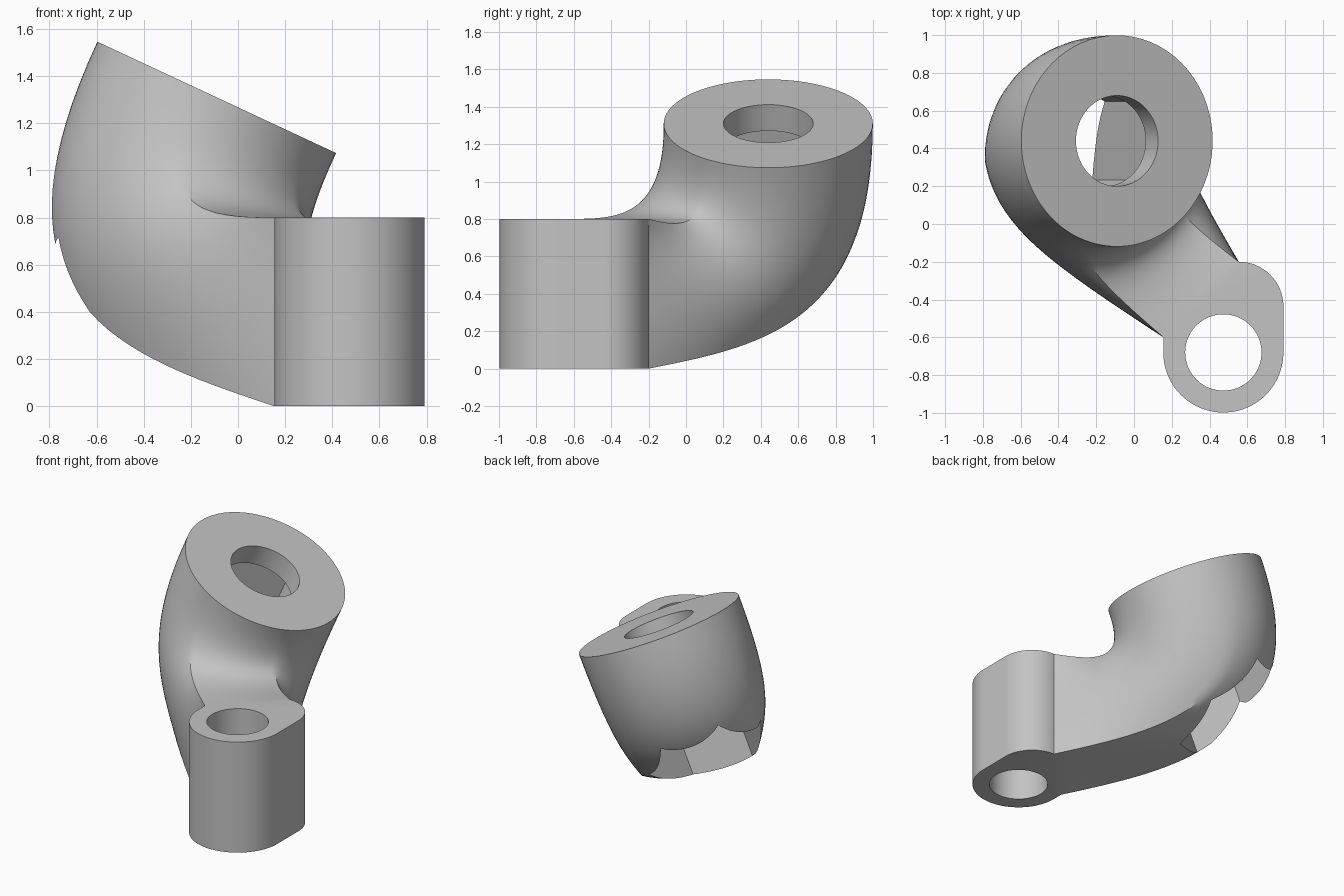
import bpy, bmesh, math
from mathutils import Vector, Matrix

cube = bpy.data.objects.get("Cube")
if cube:
    bpy.data.objects.remove(cube, do_unlink=True)

HEIGHT = 0.8
N, STEPS = 20, 36
TILT = math.radians(25)
DISC = Vector((-0.09, 0.44, 1.31))
DISC_R = 0.559
TURN = Matrix.Rotation(TILT, 3, 'Y')
AXIS = TURN @ Vector((0, 0, 1))
LEFT, RIGHT = Vector((0.155, -0.6, 0)), Vector((0.555, -0.2, 0))
UP = Vector((0, 0, HEIGHT))

grey = bpy.data.materials.new("plain grey")
grey.use_nodes = True
colour = (0.55, 0.55, 0.55, 1)
grey.diffuse_color = colour
grey.node_tree.nodes["Principled BSDF"].inputs["Base Color"].default_value = colour


def new_object(name, bm):
    bmesh.ops.recalc_face_normals(bm, faces=bm.faces)
    mesh = bpy.data.meshes.new(name)
    bm.to_mesh(mesh)
    bm.free()
    mesh.materials.append(grey)
    ob = bpy.data.objects.new(name, mesh)
    bpy.context.collection.objects.link(ob)
    return ob


def arc(cx, cy, r, start, end, n):
    angles = [math.radians(start + (end - start) * i / n) for i in range(n + 1)]
    return [Vector((cx + r * math.cos(a), cy + r * math.sin(a), 0)) for a in angles]


def cutter(name, base, axis_turn, r, length, sides):
    bm = bmesh.new()
    place = Matrix.Translation(base) @ axis_turn.to_4x4() @ Matrix.Translation((0, 0, length / 2))
    bmesh.ops.create_cone(bm, cap_ends=True, segments=sides, radius1=r, radius2=r,
                          depth=length, matrix=place)
    ob = new_object(name, bm)
    ob.hide_render = True
    return ob


# Rectangle corners and the disc angles they blend into
corners = [(RIGHT + UP, -35), (LEFT + UP, -97), (LEFT, -180), (RIGHT, -285), (RIGHT + UP, -395)]
starts, angles = [], []
for (p, a), (q, b) in zip(corners, corners[1:]):
    for i in range(N):
        starts.append(p.lerp(q, i / N))
        angles.append(math.radians(a + (b - a) * i / N))


def strand(p, angle):
    # Curve that leaves the rectangle freely and meets the disc squarely
    end = DISC + TURN @ Vector((DISC_R * math.cos(angle), DISC_R * math.sin(angle), 0))
    d = end - p
    t_end = AXIS * (0.5 + 1.6 * d.length)
    b = (t_end - d) / 2
    a = d - b
    return [p + a * t + b * t ** 3 for t in (i / STEPS for i in range(STEPS + 1))]


# Blended elbow
bm = bmesh.new()
strands = [[bm.verts.new(co) for co in strand(p, a)] for p, a in zip(starts, angles)]
count = len(strands)
for i in range(count):
    s, t = strands[i], strands[(i + 1) % count]
    for j in range(STEPS):
        bm.faces.new((s[j], t[j], t[j + 1], s[j + 1]))
bm.faces.new([s[-1] for s in strands])

# Upright boss sharing the open rectangle of the elbow
ring = [s[0] for s in strands]
top_edge, left_edge = ring[:N + 1], ring[N:2 * N + 1]
bottom_edge, right_edge = ring[2 * N:3 * N + 1], ring[3 * N:] + ring[:1]
outline = arc(0.473, -0.68, 0.318, 180, 360, 40) + arc(0.555, -0.436, 0.236, 0, 90, 20)[:-1]
low = [bm.verts.new(p) for p in outline]
high = [bm.verts.new(p + UP) for p in outline]
for i in range(len(outline) - 1):
    bm.faces.new((low[i], low[i + 1], high[i + 1], high[i]))
bm.faces.new(left_edge + [low[0], high[0]])
bm.faces.new(right_edge + [high[-1], low[-1]])
bm.faces.new(top_edge + high)
bm.faces.new(bottom_edge + low[::-1])
bracket = new_object("elbow_bracket", bm)

# Bores and the hexagonal pocket
straight = Matrix.Identity(3)
cutters = [
    cutter("boss_bore_cutter", Vector((0.473, -0.68, -0.2)), straight, 0.202, 1.3, 64),
    cutter("disc_bore_cutter", DISC - AXIS * 0.4, TURN, 0.24, 0.8, 64),
    cutter("hex_pocket_cutter", DISC - AXIS * 1.9, TURN, 0.415, 1.745, 6),
]
bpy.context.view_layer.objects.active = bracket
bracket.select_set(True)
for c in cutters:
    mod = bracket.modifiers.new(c.name, 'BOOLEAN')
    mod.operation, mod.solver, mod.object = 'DIFFERENCE', 'EXACT', c
    bpy.ops.object.modifier_apply(modifier=mod.name)
    bpy.data.objects.remove(c, do_unlink=True)
bpy.ops.object.shade_smooth_by_angle(angle=math.radians(30))
